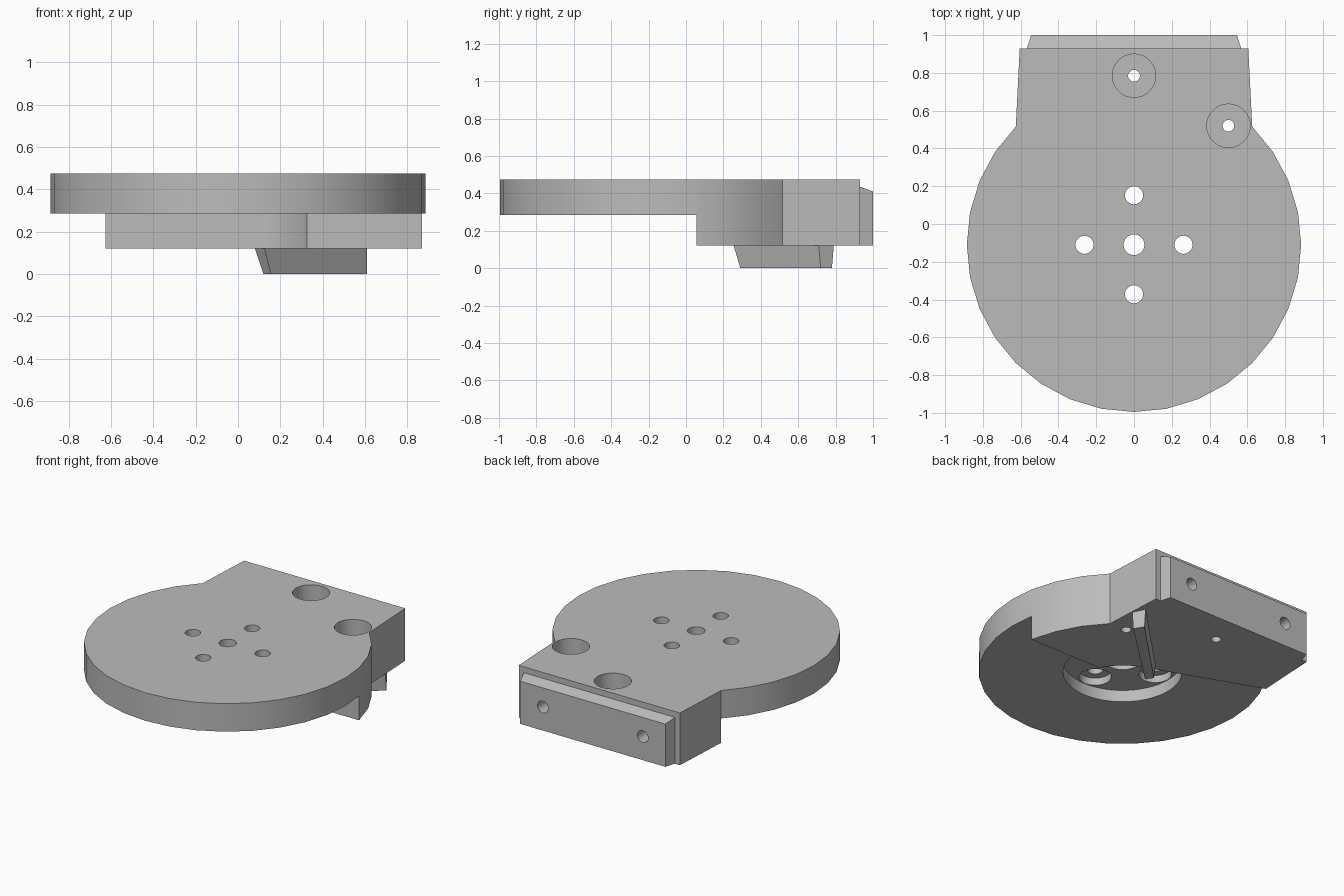
import bpy
import bmesh
from math import sin, cos, tau, radians, atan2, acos, hypot
from mathutils import Matrix, Vector

if "Cube" in bpy.data.objects:
    bpy.data.objects.remove(bpy.data.objects["Cube"], do_unlink=True)

grey = bpy.data.materials.new("plain grey")
grey.use_nodes = True
colour = (0.5, 0.5, 0.5, 1)
grey.diffuse_color = colour
grey.node_tree.nodes["Principled BSDF"].inputs["Base Color"].default_value = colour

HUB = (0, -0.11)
DISC_R, RECESS_R = 0.885, 0.366
TOP, DISC_BASE, BLOCK_BASE = 0.475, 0.285, 0.12


def circle(centre, radius, n, start=0.0):
    return [(centre[0] + radius * cos(start + tau * i / n),
             centre[1] + radius * sin(start + tau * i / n)) for i in range(n)]


def loft(name, lower, upper):
    """Solid between two matching loops of 3D points."""
    bm = bmesh.new()
    a = [bm.verts.new(p) for p in lower]
    b = [bm.verts.new(p) for p in upper]
    n = len(a)
    bm.faces.new(a[::-1])
    bm.faces.new(b)
    for i in range(n):
        j = (i + 1) % n
        bm.faces.new((a[i], a[j], b[j], b[i]))
    bmesh.ops.recalc_face_normals(bm, faces=bm.faces)
    mesh = bpy.data.meshes.new(name)
    bm.to_mesh(mesh)
    bm.free()
    mesh.materials.append(grey)
    obj = bpy.data.objects.new(name, mesh)
    bpy.context.collection.objects.link(obj)
    return obj


def prism(name, outline, z0, z1):
    return loft(name, [(x, y, z0) for x, y in outline],
                [(x, y, z1) for x, y in outline])


def select_only(obj):
    bpy.ops.object.select_all(action='DESELECT')
    obj.select_set(True)
    bpy.context.view_layer.objects.active = obj


def cut(obj, cutter):
    cutter.hide_render = True
    mod = obj.modifiers.new("cut", 'BOOLEAN')
    mod.operation, mod.solver, mod.object = 'DIFFERENCE', 'EXACT', cutter
    select_only(obj)
    bpy.ops.object.modifier_apply(modifier=mod.name)


def bore(obj, centre, radius, z0, z1, n=32, start=0.0):
    cutter = prism("bore_cutter", circle(centre, radius, n, start), z0, z1)
    cut(obj, cutter)
    bpy.data.objects.remove(cutter, do_unlink=True)


# Body outline: round disc with a squared block grown out of its back
disc = circle(HUB, DISC_R, 32, radians(135))[:25]
body = prism("body", disc + [(0.605, 0.93), (-0.605, 0.93)], BLOCK_BASE, TOP)

# Tangent line from the block's corner to the recess circle
corner = Vector(disc[0])
offset = corner - Vector(HUB)
touch_angle = atan2(offset.y, offset.x) - acos(RECESS_R / offset.length)
touch = Vector(HUB) + RECESS_R * Vector((cos(touch_angle), sin(touch_angle)))
beyond = touch + (corner - touch) * 1.6

# Undercut that leaves the block standing below the disc
undercut = prism("undercut_cutter", [(1.2, 0.055), (0.2, 0.055), touch[:], beyond[:],
                                     (-1.2, -1.2), (1.2, -1.2)], 0, DISC_BASE)
cut(body, undercut)
bpy.data.objects.remove(undercut, do_unlink=True)

# Round recess underneath, with counterbored hub holes
bore(body, HUB, RECESS_R, 0, 0.365, 64, touch_angle)
hub_holes = [HUB] + circle(HUB, 0.262, 4)
for i, spot in enumerate(hub_holes):
    bore(body, spot, 0.11 if i == 0 else 0.1, 0.05, 0.415)
    bore(body, spot, 0.055 if i == 0 else 0.048, 0.05, 0.6)

# Screw holes in the block, counterbored from above
for spot in ((0, 0.785), (0.5, 0.52)):
    bore(body, spot, 0.115, 0.25, 0.6)
    bore(body, spot, 0.031, 0, 0.6)

# Back plate with chamfered top and ends
def plate_loop(half, top, y):
    return [(-half, y, BLOCK_BASE), (half, y, BLOCK_BASE), (half, y, top), (-half, y, top)]

back_plate = loft("back_plate", plate_loop(0.567, 0.435, 0.93), plate_loop(0.545, 0.41, 1.0))

# Two holes run through the plate into the block
for side in (-1, 1):
    ring = circle((0.375 * side, 0.28), 0.04, 24)
    drill = loft("drill_cutter", [(x, 0.7, z) for x, z in ring], [(x, 1.1, z) for x, z in ring])
    cut(body, drill)
    cut(back_plate, drill)
    bpy.data.objects.remove(drill, do_unlink=True)

# Slanted rib under the block
rib = loft("bottom_rib",
           [(0.12, 0.335, 0), (0.155, 0.29, 0), (0.61, 0.72, 0), (0.57, 0.78, 0)],
           [(0.08, 0.3, BLOCK_BASE), (0.125, 0.255, BLOCK_BASE),
            (0.61, 0.71, BLOCK_BASE), (0.57, 0.79, BLOCK_BASE)])

for obj in (body, back_plate, rib):
    select_only(obj)
    bpy.ops.object.shade_smooth_by_angle(angle=radians(25))
